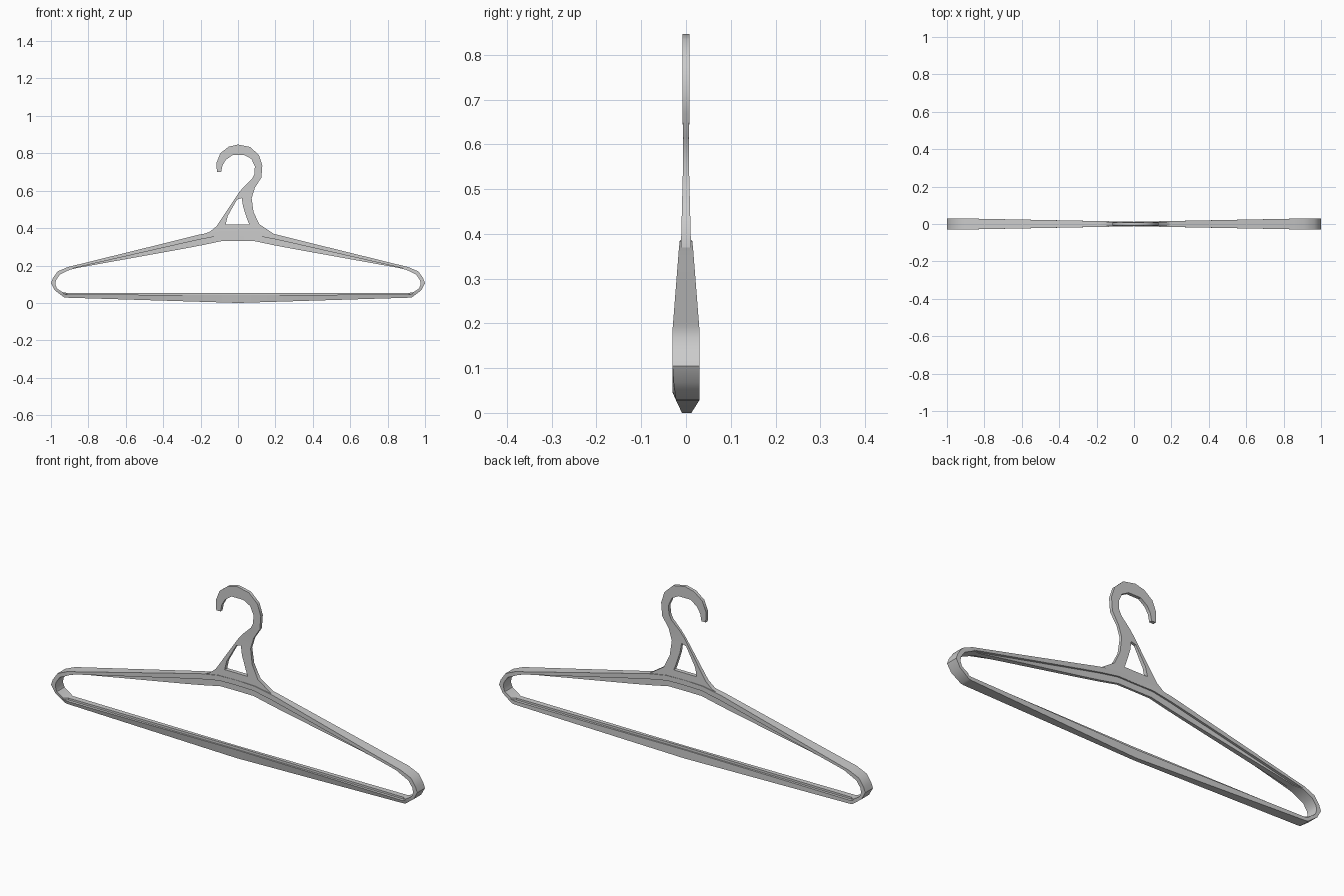
import bpy, bmesh, math

if "Cube" in bpy.data.objects:
    bpy.data.objects.remove(bpy.data.objects["Cube"])

def finish(bm, name):
    bmesh.ops.remove_doubles(bm, verts=bm.verts, dist=1e-5)
    bmesh.ops.recalc_face_normals(bm, faces=bm.faces)
    mesh = bpy.data.meshes.new(name)
    bm.to_mesh(mesh)
    bm.free()
    ob = bpy.data.objects.new(name, mesh)
    bpy.context.collection.objects.link(ob)
    bpy.ops.object.select_all(action='DESELECT')
    ob.select_set(True)
    bpy.context.view_layer.objects.active = ob
    bpy.ops.object.shade_smooth_by_angle(angle=math.radians(32))
    return ob

# Frame: T-shaped section (outer flange, inner web) swept round a closed loop.
# Each station: outer x, z, inner x, z, flange share of depth, web width share, lower front taper
stations = [
    (0.00, .386, 0.00, .330, .45, .45, 1),
    (0.10, .384, 0.09, .330, .45, .45, 1),
    (0.20, .367, 0.19, .309, .45, .45, 1),
    (0.30, .342, 0.29, .290, .45, .45, 1),
    (0.86, .204, 0.86, .187, .80, .50, 1),
    (0.91, .192, 0.90, .177, .80, 1, 1),
    (0.965, .168, .952, .152, .80, 1, 1),
    (0.990, .132, .973, .122, .80, 1, 1),
    (1.000, .105, .977, .100, .80, 1, 1),
    (0.980, .068, .968, .077, .80, 1, .92),
    (0.930, .030, .935, .056, .70, 1, .75),
    (0.915, .028, .915, .054, .65, .50, .75),
    (0.00, .000, 0.00, .054, .78, .50, .75),
]

def section(s, side):
    ox, oz, ix, iz, share, web, taper = s
    w = 0.012 + 0.018 * min(1, ox / 0.93)
    mx, mz = ox + (ix - ox) * share, oz + (iz - oz) * share
    v = w * web
    return [(side * x, y, z) for x, y, z in (
        (ox, -w * taper, oz), (ox, w, oz), (mx, w, mz), (mx, v, mz),
        (ix, v, iz), (ix, -v, iz), (mx, -v, mz), (mx, -w, mz))]

bm = bmesh.new()
rings = [section(s, 1) for s in stations] + [section(s, -1) for s in stations[-2:0:-1]]
rings = [[bm.verts.new(p) for p in r] for r in rings]
for i, a in enumerate(rings):
    b = rings[(i + 1) % len(rings)]
    for j in range(8):
        k = (j + 1) % 8
        bm.faces.new((a[j], a[k], b[k], b[j]))
finish(bm, "hanger_frame")

# Hook plate: flat outline with a triangular window
outline = [(-.18, .37), (-.15, .381), (-.115, .41), (.005, .59), (.03, .62), (.075, .663),
           (.088, .69), (.09, .73), (.072, .77), (.035, .79), (-.03, .79), (-.065, .765),
           (-.083, .735), (-.09, .70), (-.113, .70), (-.115, .75), (-.095, .80),
           (-.05, .835), (0, .847), (.065, .834), (.112, .79), (.13, .735), (.125, .67),
           (.09, .615), (.073, .56), (.083, .485), (.115, .42), (.19, .37), (.10, .36), (-.10, .36)]
window = [(-.066, .42), (-.055, .465), (-.005, .553), (.02, .56), (.027, .515), (.05, .445), (.06, .42)]

def half_thickness(z):
    if z > 0.66:
        return 0.008
    if z > 0.60:
        return 0.0055 + 0.0025 * (z - 0.60) / 0.06
    return 0.0055 + 0.006 * (0.60 - z) / 0.24

bm = bmesh.new()
edges = []
for loop in (outline, window):
    vs = [bm.verts.new((x, 0, z)) for x, z in loop]
    edges += [bm.edges.new((vs[i - 1], vs[i])) for i in range(len(vs))]
bmesh.ops.triangle_fill(bm, use_beauty=True, use_dissolve=False, edges=edges, normal=(0, -1, 0))
ext = bmesh.ops.extrude_face_region(bm, geom=bm.faces[:], use_keep_orig=True)
back = {g for g in ext["geom"] if isinstance(g, bmesh.types.BMVert)}
for v in bm.verts:
    v.co.y = half_thickness(v.co.z) * (1 if v in back else -1)
finish(bm, "hanger_hook")
